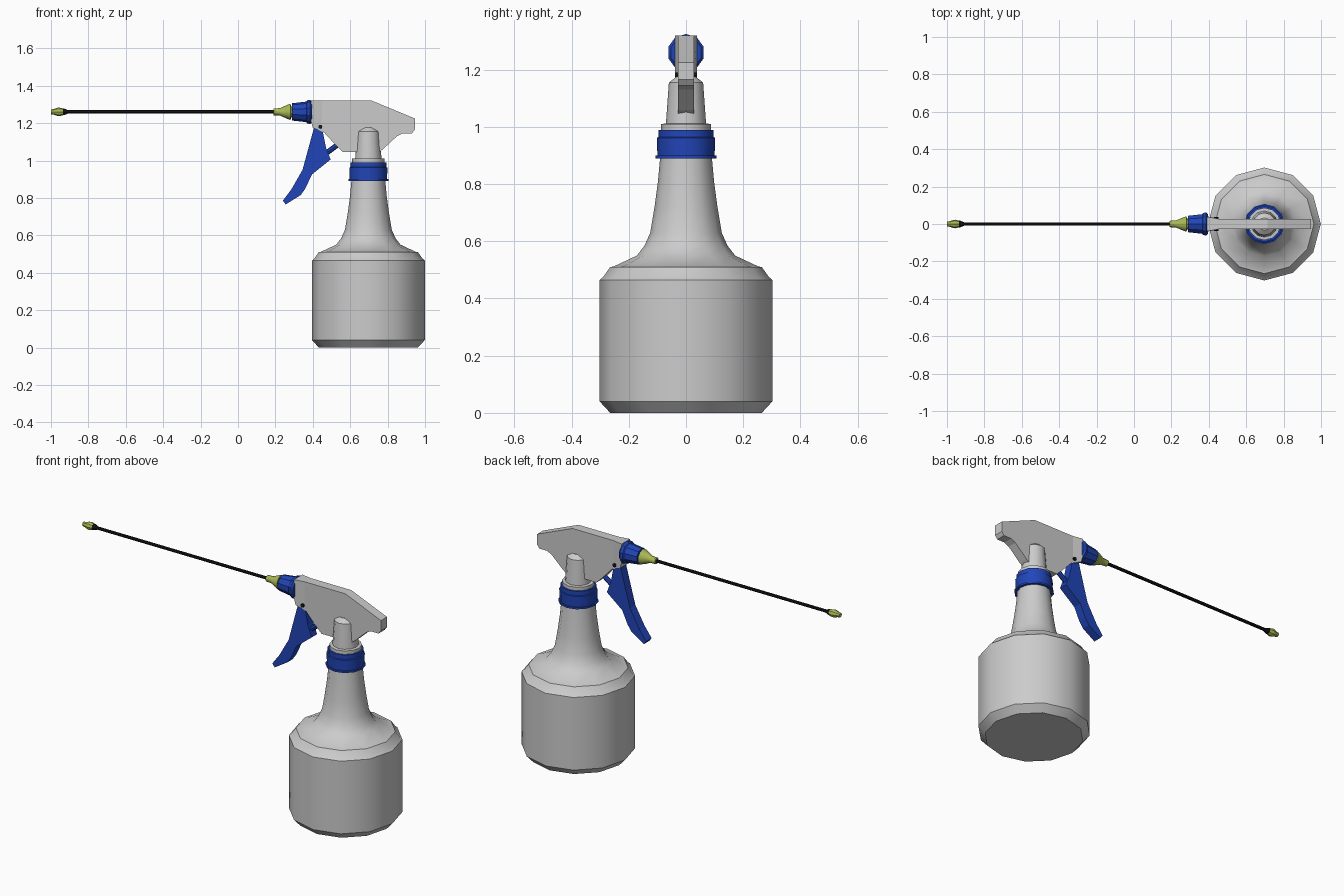
import bpy, bmesh, math
from mathutils import Matrix, Vector

if "Cube" in bpy.data.objects:
    bpy.data.objects.remove(bpy.data.objects["Cube"])


def material(name, rgb):
    m = bpy.data.materials.new(name)
    m.diffuse_color = (*rgb, 1)
    m.use_nodes = True
    m.node_tree.nodes["Principled BSDF"].inputs["Base Color"].default_value = m.diffuse_color
    return m


BLUE = material("blue_plastic", (0.015, 0.06, 0.48))
GREEN = material("green_plastic", (0.40, 0.48, 0.09))
BLACK = material("black_plastic", (0.008, 0.008, 0.008))
CX, NOZ_Z = 0.697, 1.26


def finish(name, bm, mat=None, angle=None):
    bmesh.ops.recalc_face_normals(bm, faces=bm.faces)
    mesh = bpy.data.meshes.new(name)
    bm.to_mesh(mesh)
    bm.free()
    ob = bpy.data.objects.new(name, mesh)
    bpy.context.collection.objects.link(ob)
    if mat:
        mesh.materials.append(mat)
    if angle:
        bpy.ops.object.select_all(action='DESELECT')
        ob.select_set(True)
        bpy.context.view_layer.objects.active = ob
        bpy.ops.object.shade_smooth_by_angle(angle=math.radians(angle))
    return ob


def lathe(name, profile, sides, origin, axis=(0, 0, 1), mat=None, angle=35):
    """Closed turned solid; profile is (radius, distance along axis)."""
    bm = bmesh.new()
    rot = Vector((0, 0, 1)).rotation_difference(Vector(axis)).to_matrix().to_4x4()
    mtx = Matrix.Translation(origin) @ rot
    rings = []
    for r, h in profile:
        rings.append([bm.verts.new(mtx @ Vector((r * math.cos(2 * math.pi * i / sides),
                                                 r * math.sin(2 * math.pi * i / sides), h)))
                      for i in range(sides)])
    for a, b in zip(rings, rings[1:]):
        for i in range(sides):
            j = (i + 1) % sides
            bm.faces.new((a[i], a[j], b[j], b[i]))
    bm.faces.new(rings[0])
    bm.faces.new(rings[-1])
    return finish(name, bm, mat, angle)


def prism(outline, half):
    """Side outline (x, z) extruded symmetrically in y."""
    bm = bmesh.new()
    f = bm.faces.new([bm.verts.new((x, -half, z)) for x, z in outline])
    new = bmesh.ops.extrude_face_region(bm, geom=[f])["geom"]
    bmesh.ops.translate(bm, vec=(0, 2 * half, 0),
                        verts=[v for v in new if isinstance(v, bmesh.types.BMVert)])
    return bm


# Bottle
lathe("bottle", [(0.265, 0), (0.302, 0.04), (0.302, 0.465), (0.29, 0.475), (0.265, 0.51),
                 (0.253, 0.512), (0.172, 0.55), (0.145, 0.585), (0.125, 0.63), (0.11, 0.72),
                 (0.098, 0.81), (0.09, 0.90)], 12, (CX, 0, 0))

# Screw collar and neck post
lathe("collar", [(0.107, 0.89), (0.107, 0.90), (0.10, 0.90), (0.102, 0.962),
                 (0.096, 0.965), (0.096, 0.99)], 12, (CX, 0, 0), mat=BLUE)
lathe("neck_ring", [(0.087, 0.98), (0.087, 1.01), (0.07, 1.012)], 12, (CX, 0, 0))
lathe("neck_post", [(0.071, 1.0), (0.06, 1.155), (0.033, 1.176)], 12, (CX, 0, 0))

# Head plate, flared at the nozzle end
head = prism([(0.39, 1.32), (0.715, 1.32), (0.80, 1.285), (0.945, 1.225), (0.945, 1.165),
              (0.93, 1.145), (0.88, 1.145), (0.85, 1.13), (0.775, 1.06), (0.755, 1.045),
              (0.56, 1.045), (0.52, 1.085), (0.46, 1.15), (0.40, 1.175), (0.39, 1.21)], 0.028)
bmesh.ops.bisect_plane(head, geom=head.verts[:] + head.edges[:] + head.faces[:],
                       plane_co=(0.45, 0, 0), plane_no=(1, 0, 0))
for v in head.verts:
    if v.co.x < 0.42:
        v.co.y *= 1.4
finish("spray_head", head)

# Trigger, pivot pin and plunger
finish("trigger", prism([(0.405, 1.17), (0.375, 1.06), (0.345, 0.95), (0.285, 0.845),
                         (0.24, 0.785), (0.255, 0.765), (0.335, 0.815), (0.36, 0.85),
                         (0.395, 0.925), (0.495, 1.005), (0.47, 1.07), (0.45, 1.17)],
                        0.025), BLUE)
lathe("pivot_pin", [(0.011, -0.037), (0.011, 0.037)], 8, (0.44, 0, 1.18), (0, 1, 0), BLACK)
lathe("plunger", [(0.014, 0), (0.014, 0.12)], 8, (0.46, 0, 1.03), (0.8, 0, 0.6), BLUE)

# Nozzle, extension wand and tip, all running towards -x
along = (-1, 0, 0)
lathe("nozzle_cap", [(0.056, -0.395), (0.065, -0.385), (0.062, -0.37), (0.055, -0.365),
                     (0.046, -0.288)], 10, (0, 0, NOZ_Z), along, BLUE)
lathe("wand_socket", [(0.03, -0.295), (0.03, -0.283), (0.044, -0.281), (0.036, -0.26),
                      (0.02, -0.225), (0.018, -0.19)], 10, (0, 0, NOZ_Z), along, GREEN)
lathe("wand", [(0.009, -0.21), (0.009, 0.92)], 8, (0, 0, NOZ_Z), along, BLACK)
lathe("tip_seat", [(0.009, 0.908), (0.018, 0.93), (0.018, 0.945)],
      8, (0, 0, NOZ_Z), along, BLACK)
lathe("spray_tip", [(0.018, 0.935), (0.023, 0.955), (0.022, 0.965), (0.015, 0.985),
                    (0.013, 1.0)], 8, (0, 0, NOZ_Z), along, GREEN)
